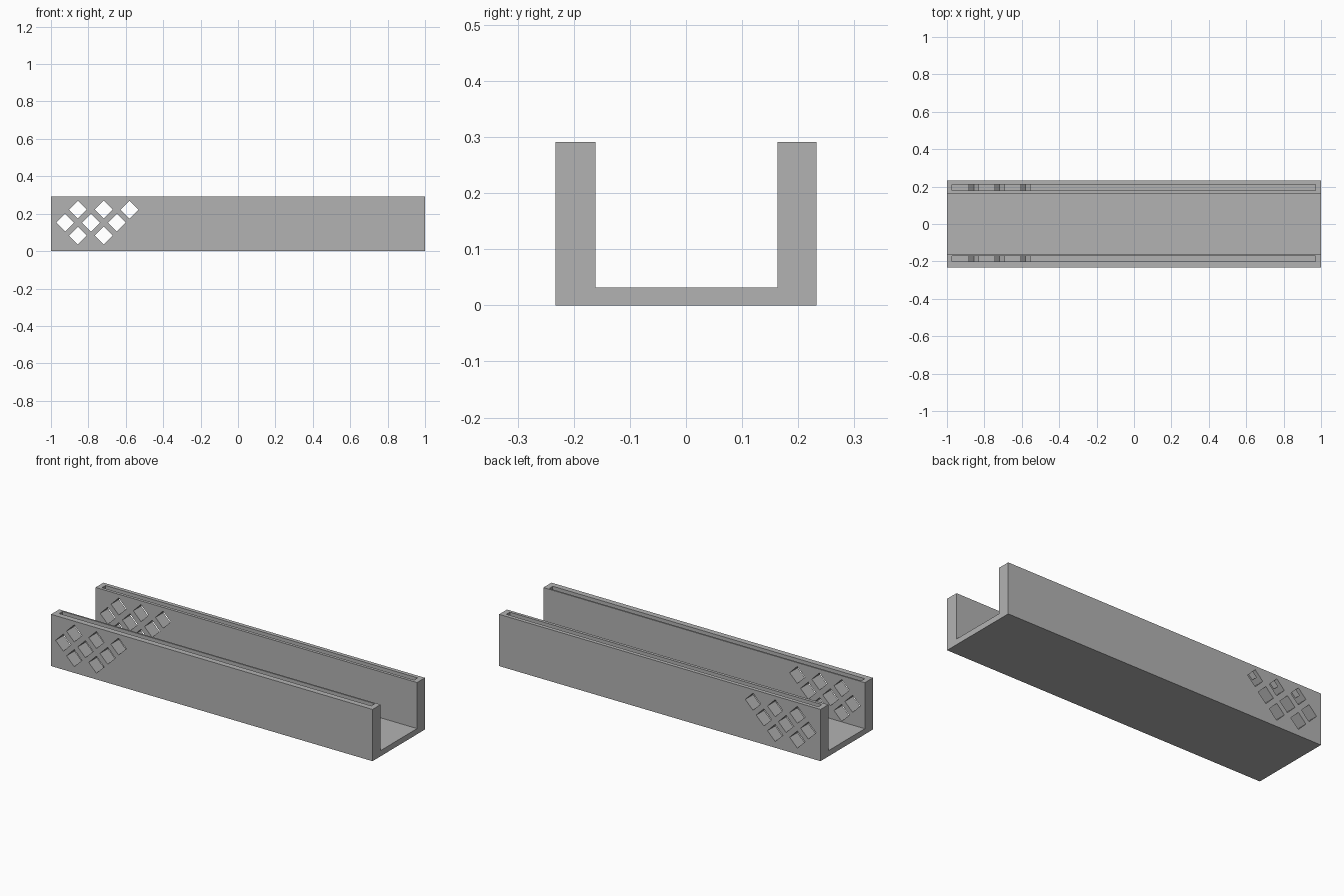
import bpy, bmesh

cube = bpy.data.objects.get("Cube")
if cube:
    bpy.data.objects.remove(cube, do_unlink=True)

grey = bpy.data.materials.new("plain_grey")
grey.use_nodes = True
colour = (0.45, 0.45, 0.45, 1)
grey.diffuse_color = colour
grey.node_tree.nodes["Principled BSDF"].inputs["Base Color"].default_value = colour


def prism(bm, profile, offset):
    """Extrude a closed outline along an offset."""
    face = bm.faces.new([bm.verts.new(p) for p in profile])
    new = bmesh.ops.extrude_face_region(bm, geom=[face])["geom"]
    verts = [v for v in new if isinstance(v, bmesh.types.BMVert)]
    bmesh.ops.translate(bm, verts=verts, vec=offset)


def finish(bm, name):
    bmesh.ops.recalc_face_normals(bm, faces=bm.faces[:])
    mesh = bpy.data.meshes.new(name)
    bm.to_mesh(mesh)
    bm.free()
    mesh.materials.append(grey)
    obj = bpy.data.objects.new(name, mesh)
    bpy.context.collection.objects.link(obj)
    return obj


# U-shaped channel
HEIGHT, FLOOR = 0.291, 0.032
FRONT, FRONT_IN, BACK_IN, BACK = -0.233, -0.161, 0.163, 0.233
outline = [(FRONT, 0), (BACK, 0), (BACK, HEIGHT), (BACK_IN, HEIGHT),
           (BACK_IN, FLOOR), (FRONT_IN, FLOOR), (FRONT_IN, HEIGHT), (FRONT, HEIGHT)]
bm = bmesh.new()
prism(bm, [(-1, y, z) for y, z in outline], (2, 0, 0))
channel = finish(bm, "channel")

# Shallow slots along the top of each wall
bm = bmesh.new()
for y0, y1 in ((-0.201, -0.170), (0.180, 0.211)):
    prism(bm, [(-0.972, y0, 0.245), (0.97, y0, 0.245),
               (0.97, y1, 0.245), (-0.972, y1, 0.245)], (0, 0, 0.1))
slots = finish(bm, "slot_cutter")

# Diamond holes through both walls, in three staggered rows
R, PITCH = 0.048, 0.138
bm = bmesh.new()
for start, z, count in ((-0.856, 0.222, 3), (-0.924, 0.152, 3), (-0.856, 0.083, 2)):
    for i in range(count):
        x = start + i * PITCH
        prism(bm, [(x - R, -0.5, z), (x, -0.5, z - R),
                   (x + R, -0.5, z), (x, -0.5, z + R)], (0, 1, 0))
diamonds = finish(bm, "diamond_cutter")

# Cut the slots and holes
for cutter in (slots, diamonds):
    cutter.hide_render = True
    mod = channel.modifiers.new(cutter.name, "BOOLEAN")
    mod.operation = "DIFFERENCE"
    mod.solver = "EXACT"
    mod.object = cutter

bpy.context.view_layer.objects.active = channel
for mod in list(channel.modifiers):
    bpy.ops.object.modifier_apply(modifier=mod.name)
for cutter in (slots, diamonds):
    bpy.data.objects.remove(cutter, do_unlink=True)
